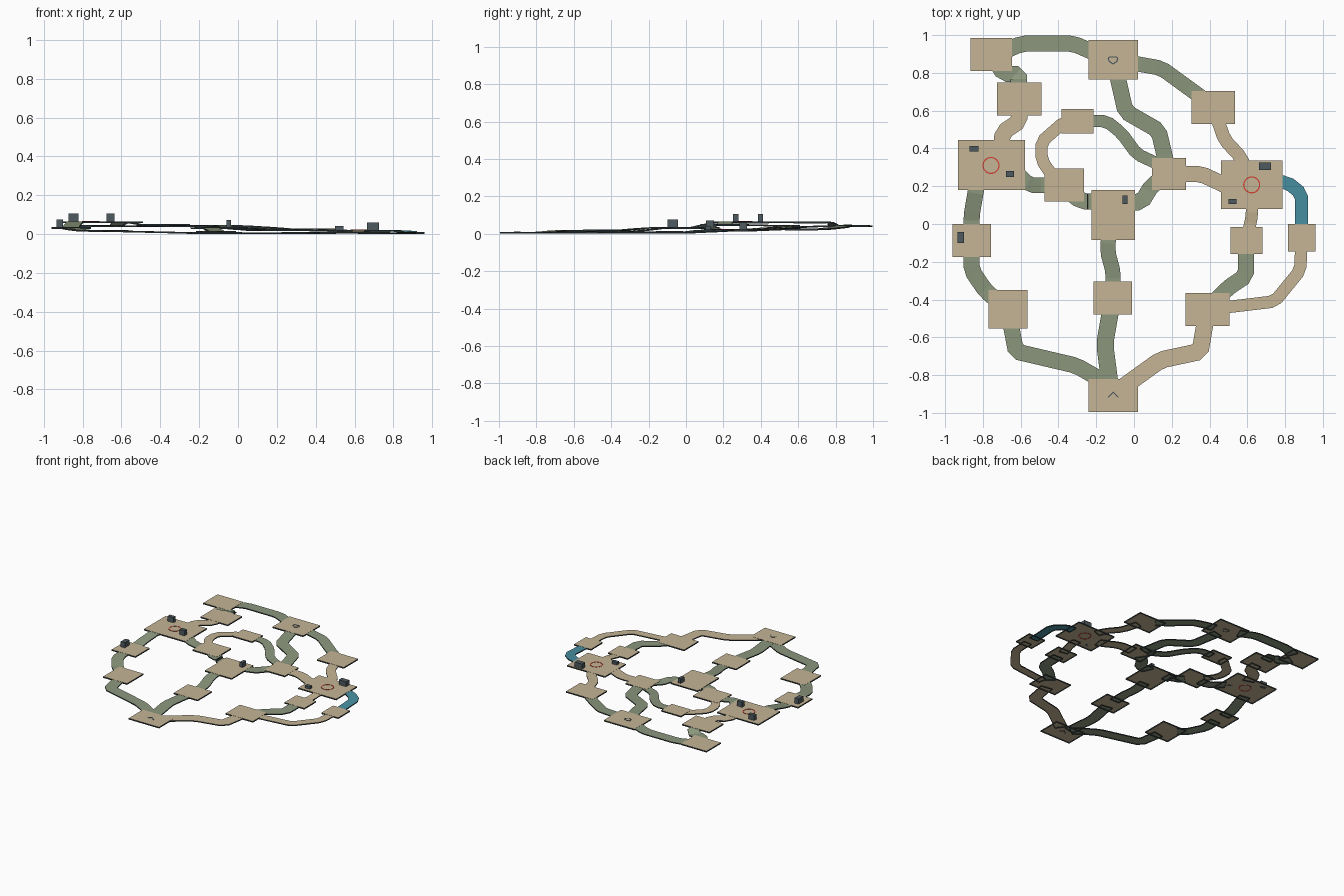
import bpy
import bmesh
import math
from mathutils import Vector

cube = bpy.data.objects.get("Cube")
if cube:
    bpy.data.objects.remove(cube, do_unlink=True)


def make_material(name, red, green, blue):
    mat = bpy.data.materials.new(name)
    mat.use_nodes = True
    colour = (red, green, blue, 1)
    mat.diffuse_color = colour
    mat.node_tree.nodes["Principled BSDF"].inputs["Base Color"].default_value = colour
    return mat


SAND = make_material("sand", .56, .46, .30)
MOSS = make_material("moss_green", .26, .31, .205)
TEAL = make_material("water_teal", .065, .28, .36)
EDGE = make_material("dark_edge", .024, .034, .037)
CRATE = make_material("slate_grey", .075, .1, .115)
RED = make_material("marker_red", .65, .045, .03)

SLAB = .01         # platform skirt height
DECK = .008        # path skirt height
platforms = {}


def finish(name, bm, *materials):
    """Make an object; with two materials it is an open tray with a dark skirt."""
    bmesh.ops.recalc_face_normals(bm, faces=bm.faces)
    if len(materials) > 1:
        under = [face for face in bm.faces if face.normal.z < -.5]
        bmesh.ops.delete(bm, geom=under, context="FACES")
        for face in bm.faces:
            face.material_index = int(face.normal.z < .5)
    mesh = bpy.data.meshes.new(name)
    bm.to_mesh(mesh)
    bm.free()
    for mat in materials:
        mesh.materials.append(mat)
    obj = bpy.data.objects.new(name, mesh)
    bpy.context.collection.objects.link(obj)


def box(name, left, right, front, back, bottom, top, *materials):
    bm = bmesh.new()
    bmesh.ops.create_cube(bm, size=1)
    low, high = Vector((left, front, bottom)), Vector((right, back, top))
    for vert in bm.verts:
        vert.co = (low + high) / 2 + vert.co * (high - low)
    finish(name, bm, *materials)


def platform(name, left, right, front, back, top):
    platforms[name] = (left, right, front, back, top)
    box(name + "_platform", left, right, front, back, top - SLAB, top, SAND, EDGE)


def ribbon(name, points, width, thickness, *materials, closed=False):
    """Sweep a flat rectangular section along a mitred polyline."""
    bm = bmesh.new()
    count = len(points)
    rings = []
    for i, point in enumerate(points):
        before = points[i - 1] if closed or i else point
        after = points[(i + 1) % count] if closed or i < count - 1 else point
        into = (point - before).to_2d()
        out = (after - point).to_2d()
        into = into.normalized() if into.length else out.normalized()
        out = out.normalized() if out.length else into
        tangent = (into + out).normalized()
        stretch = 1 / max(tangent.dot(into), .6)
        side = Vector((-tangent.y, tangent.x, 0)) * width / 2 * stretch
        drop = Vector((0, 0, thickness))
        corners = (point + side, point - side, point - side - drop, point + side - drop)
        rings.append([bm.verts.new(co) for co in corners])
    for i in range(count if closed else count - 1):
        a, b = rings[i], rings[(i + 1) % count]
        for j in range(4):
            k = (j + 1) % 4
            bm.faces.new((a[j], a[k], b[k], b[j]))
    if not closed:
        bm.faces.new(rings[0])
        bm.faces.new(rings[-1])
    finish(name, bm, *materials)


def trim(points, rect, margin):
    """Cut a polyline where it first leaves a platform grown by a margin."""
    def inside(p):
        return (rect[0] - margin < p.x < rect[1] + margin
                and rect[2] - margin < p.y < rect[3] + margin)
    for i, (p, q) in enumerate(zip(points, points[1:])):
        if inside(p) and not inside(q):
            for _ in range(16):
                mid = (p + q) / 2
                p, q = (mid, q) if inside(mid) else (p, mid)
            return [q] + points[i + 1:]
    return points


def path(start, end, width, mat, *bends):
    """Ramp from one platform edge to another through chamfered bends."""
    a, b = platforms[start], platforms[end]
    raw = [Vector(((a[0] + a[1]) / 2, (a[2] + a[3]) / 2)), *map(Vector, bends),
           Vector(((b[0] + b[1]) / 2, (b[2] + b[3]) / 2))]
    flat = [raw[0]]
    for before, bend, after in zip(raw, raw[1:], raw[2:]):
        for other in (before, after):
            arm = other - bend
            flat.append(bend + arm.normalized() * min(.022, arm.length * .35))
    flat.append(raw[-1])
    # Tuck both ends under the platforms, and keep them level near the edges
    flat = trim(flat, a, -.04)
    flat = trim(flat[::-1], b, -.04)[::-1]
    tail = trim(flat, a, .018)
    first = len(flat) - len(tail)
    flat = flat[:first + 1] + tail
    head = trim(flat[::-1], b, .018)[::-1]
    last = len(head) - 1
    flat = head + flat[last:]
    lengths = [0]
    for p, q in zip(flat, flat[1:]):
        lengths.append(lengths[-1] + (q - p).length)
    rise = max(lengths[last] - lengths[first + 1], .001)
    points = []
    for p, run in zip(flat, lengths):
        ramp = min(max((run - lengths[first + 1]) / rise, 0), 1)
        points.append(Vector((p.x, p.y, a[4] + (b[4] - a[4]) * ramp - .001)))
    ribbon(start + "_to_" + end + "_path", points, width, DECK, mat, EDGE)


def crate(name, base, left, right, front, back, height):
    floor = platforms[base][4]
    box(name + "_crate", left, right, front, back, floor, floor + height, CRATE)


# Platforms
platform("northwest", -.865, -.645, .81, .985, .046)
platform("upper_west", -.725, -.49, .575, .75, .066)
platform("north", -.24, .022, .765, .975, .046)
platform("northeast", .305, .535, .53, .705, .028)
platform("west_yard", -.933, -.578, .18, .445, .066)
platform("loop", -.385, -.215, .48, .61, .046)
platform("inner_west", -.475, -.265, .12, .295, .052)
platform("middle", -.225, .005, -.085, .18, .036)
platform("inner_east", .095, .275, .18, .35, .026)
platform("east_yard", .46, .785, .08, .335, .022)
platform("far_west", -.96, -.757, -.175, 0, .036)
platform("southwest", -.77, -.565, -.552, -.35, .022)
platform("lower_middle", -.215, -.01, -.48, -.305, .016)
platform("south", -.24, .02, -.995, -.82, .01)
platform("southeast", .272, .505, -.54, -.365, .011)
platform("lower_east", .51, .68, -.16, -.015, .014)
platform("far_east", .815, .96, -.145, 0, .01)

# Outer ring of paths
path("northwest", "north", .085, MOSS, (-.72, .90), (-.595, .955), (-.32, .955), (-.195, .90))
path("northwest", "upper_west", .085, MOSS, (-.69, .795), (-.61, .795), (-.61, .70))
path("upper_west", "west_yard", .085, SAND, (-.605, .545), (-.695, .485), (-.705, .40))
path("north", "northeast", .08, MOSS, (.145, .825), (.365, .665))
path("northeast", "east_yard", .07, SAND, (.48, .445), (.565, .355), (.605, .255))
path("east_yard", "far_east", .07, TEAL, (.7, .222), (.81, .222), (.887, .16))
path("far_east", "southeast", .065, SAND, (.88, -.245), (.745, -.41))
path("southeast", "south", .09, SAND, (.35, -.675), (.14, -.72), (-.075, -.875))
path("south", "southwest", .085, MOSS, (-.165, -.83), (-.305, -.75), (-.625, -.675))
path("southwest", "far_west", .085, MOSS, (-.785, -.355), (-.86, -.245))
path("far_west", "west_yard", .085, MOSS, (-.86, .045), (-.825, .245))

# Inner paths
path("north", "inner_east", .085, MOSS, (-.095, .815), (-.045, .595), (.13, .495))
path("loop", "inner_west", .065, SAND, (-.37, .54), (-.49, .435), (-.49, .34), (-.395, .2))
path("loop", "inner_east", .065, MOSS, (-.145, .545), (-.065, .48), (.015, .37), (.145, .31))
path("west_yard", "inner_west", .08, MOSS, (-.62, .27), (-.555, .205), (-.415, .205))
path("inner_west", "middle", .085, MOSS, (-.345, .17), (-.28, .12), (-.15, .12))
path("middle", "inner_east", .085, MOSS, (-.05, .115), (.04, .115), (.095, .205))
path("inner_east", "east_yard", .085, SAND, (.355, .265), (.505, .195))
path("east_yard", "lower_east", .065, SAND, (.625, .045))
path("lower_east", "southeast", .085, MOSS, (.592, -.275), (.495, -.34))
path("south", "lower_middle", .09, MOSS, (-.125, -.865), (-.155, -.635))
path("lower_middle", "middle", .08, MOSS, (-.11, -.255), (-.14, -.145), (-.13, 0))

# Crates
crate("west_back", "west_yard", -.872, -.822, .385, .412, .04)
crate("west_front", "west_yard", -.677, -.635, .25, .28, .04)
crate("far_west", "far_west", -.935, -.90, -.1, -.042, .04)
crate("middle", "middle", -.06, -.035, .107, .15, .036)
crate("east_back", "east_yard", .663, .726, .287, .325, .038)
crate("east_front", "east_yard", .5, .542, .105, .133, .02)

# Ring markers inlaid through the two yards
for base, x, y in (("west_yard", -.757, .31), ("east_yard", .623, .207)):
    z = platforms[base][4] + .002
    circle = [Vector((x + .042 * math.cos(t), y + .042 * math.sin(t), z))
              for t in (math.tau * i / 32 for i in range(32))]
    ribbon(base + "_ring_marker", circle, .006, .004, RED, closed=True)

# Line markers inlaid at the north and south ends
z = platforms["south"][4] + .002
chevron = [Vector((-.11 + dx, -.89 + dy, z)) for dx, dy in ((-.028, -.028), (0, 0), (.028, -.028))]
ribbon("south_chevron_marker", chevron, .006, .004, CRATE)
z = platforms["north"][4] + .002
outline = ((-.017, .018), (.017, .018), (.025, .01), (.02, -.006), (0, -.02), (-.02, -.006), (-.025, .01))
shield = [Vector((-.111 + dx, .867 + dy, z)) for dx, dy in outline]
ribbon("north_shield_marker", shield, .006, .004, CRATE, closed=True)
